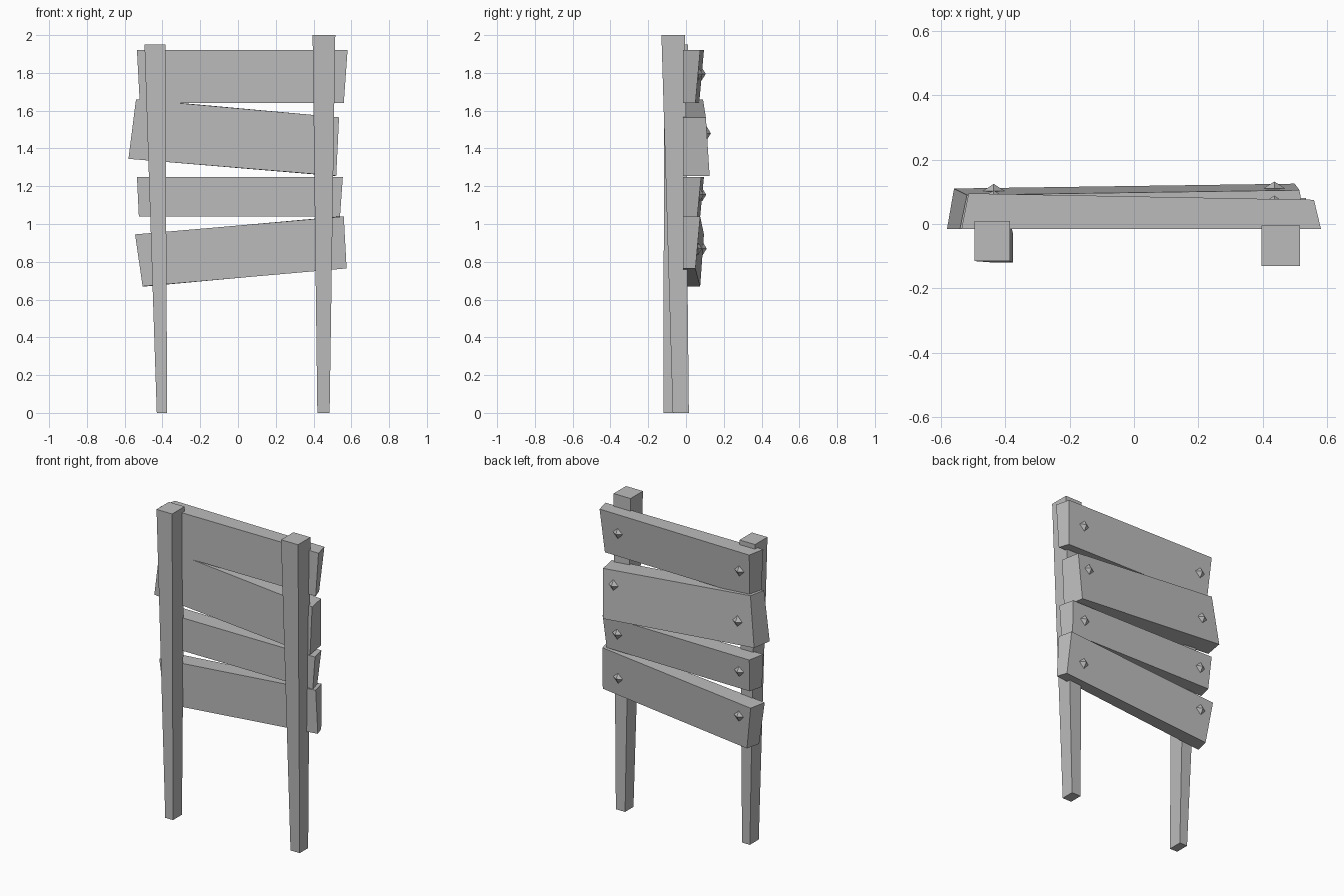
import bpy
import bmesh
from mathutils import Vector

default_cube = bpy.data.objects.get("Cube")
if default_cube:
    bpy.data.objects.remove(default_cube)

# One plain grey for the whole model
GREY = (0.5, 0.5, 0.5, 1.0)
grey_material = bpy.data.materials.new("plain grey")
grey_material.use_nodes = True
grey_material.diffuse_color = GREY
grey_material.node_tree.nodes["Principled BSDF"].inputs["Base Color"].default_value = GREY


def add_object(name, bm):
    bmesh.ops.recalc_face_normals(bm, faces=bm.faces)
    mesh = bpy.data.meshes.new(name)
    bm.to_mesh(mesh)
    bm.free()
    mesh.materials.append(grey_material)
    obj = bpy.data.objects.new(name, mesh)
    bpy.context.scene.collection.objects.link(obj)
    return obj


def loft_box(name, first_ring, second_ring):
    """Closed block spanning two four-cornered rings."""
    bm = bmesh.new()
    first = [bm.verts.new(corner) for corner in first_ring]
    second = [bm.verts.new(corner) for corner in second_ring]
    bm.faces.new(first)
    bm.faces.new(second)
    for i in range(len(first)):
        j = (i + 1) % len(first)
        bm.faces.new((first[i], first[j], second[j], second[i]))
    return add_object(name, bm)


def rectangle(left, right, front, back, height):
    return [(left, front, height), (right, front, height),
            (right, back, height), (left, back, height)]


# Tapered, slightly leaning posts
loft_box("right_post",
         rectangle(-0.43, -0.375, -0.12, -0.03, 0),
         rectangle(-0.495, -0.385, -0.115, 0.01, 1.95))
loft_box("left_post",
         rectangle(0.42, 0.485, -0.07, 0.015, 0),
         rectangle(0.395, 0.515, -0.13, -0.005, 2))

FRONT = -0.016
END_SLANT = 0.022
NAIL_X = 0.435


def add_nail(name, position):
    """Squashed four-sided point, half sunk into the board."""
    bm = bmesh.new()
    centre = Vector(position)
    rim = [bm.verts.new(centre + Vector(offset)) for offset in
           ((0.034, 0, 0), (0, 0, 0.036), (-0.034, 0, 0), (0, 0, -0.036))]
    for depth in (0.022, -0.022):
        tip = bm.verts.new(centre + Vector((0, depth, 0)))
        for i in range(len(rim)):
            bm.faces.new((rim[i], rim[(i + 1) % len(rim)], tip))
    add_object(name, bm)


def add_board(name, outline, depths, nail_height):
    """Outline corners run bottom -x, bottom +x, top +x, top -x."""
    front = [Vector((x, FRONT, z)) for x, z in outline]
    back = []
    for (x, z), depth in zip(outline, depths):
        slant = END_SLANT if x < 0 else -END_SLANT
        back.append(Vector((x + slant, depth, z)))
    loft_box(name, front, back)

    # Nails follow the uneven back face
    for side, x in (("right", -NAIL_X), ("left", NAIL_X)):
        low = back[0].lerp(back[1], (x - back[0].x) / (back[1].x - back[0].x))
        high = back[3].lerp(back[2], (x - back[3].x) / (back[2].x - back[3].x))
        spot = low.lerp(high, (nail_height - low.z) / (high.z - low.z))
        add_nail(f"{name}_{side}_nail", (x, spot.y, nail_height))


# Crooked boards
add_board("top_board",
          ((-0.52, 1.64), (0.56, 1.64), (0.58, 1.92), (-0.535, 1.92)),
          (0.07, 0.05, 0.075, 0.095), 1.795)
add_board("upper_board",
          ((-0.58, 1.345), (0.52, 1.255), (0.535, 1.565), (-0.54, 1.66)),
          (0.11, 0.125, 0.105, 0.09), 1.48)
add_board("lower_board",
          ((-0.525, 1.04), (0.54, 1.04), (0.555, 1.25), (-0.535, 1.25)),
          (0.075, 0.06, 0.08, 0.095), 1.155)
add_board("bottom_board",
          ((-0.505, 0.67), (0.575, 0.765), (0.56, 1.04), (-0.545, 0.945)),
          (0.075, 0.05, 0.075, 0.095), 0.87)
